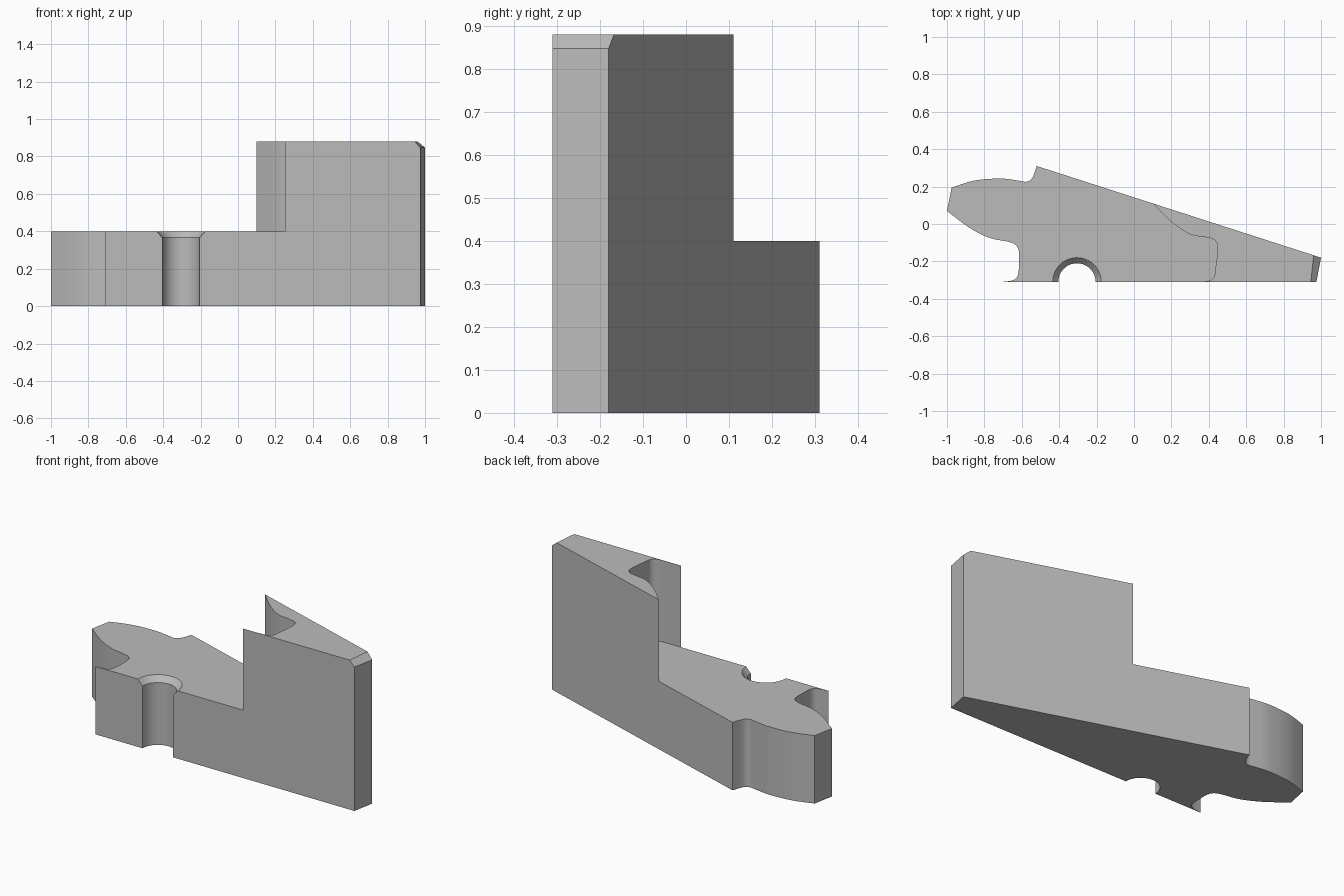
import bpy, bmesh
from math import cos, sin, pi, radians

cube = bpy.data.objects.get("Cube")
if cube:
    bpy.data.objects.remove(cube, do_unlink=True)

grey = bpy.data.materials.new("plain grey")
grey.use_nodes = True
colour = (0.5, 0.5, 0.5, 1)
grey.diffuse_color = colour
grey.node_tree.nodes["Principled BSDF"].inputs["Base Color"].default_value = colour

FRONT, STEP, TOP, BEVEL = -0.31, 0.4, 0.88, 0.033


def spline(pts, n=4):
    """Smooth curve through the points."""
    p = [pts[0]] + pts + [pts[-1]]
    out = []
    for a, b, c, d in zip(p, p[1:], p[2:], p[3:]):
        for k in range(n):
            t = k / n
            out.append(tuple(
                0.5 * (2 * b[i] + (c[i] - a[i]) * t
                       + (2 * a[i] - 5 * b[i] + 4 * c[i] - d[i]) * t * t
                       + (3 * b[i] - a[i] - 3 * c[i] + d[i]) * t ** 3)
                for i in range(2)))
    return out + [pts[-1]]


def ring(bm, pts, z):
    return [bm.verts.new((x, y, z)) for x, y in pts]


def walls(bm, low, high):
    n = len(low)
    for i in range(n):
        j = (i + 1) % n
        bm.faces.new((low[i], low[j], high[j], high[i]))


def finish(bm, name):
    mesh = bpy.data.meshes.new(name)
    bm.to_mesh(mesh)
    bm.free()
    mesh.materials.append(grey)
    obj = bpy.data.objects.new(name, mesh)
    bpy.context.collection.objects.link(obj)
    bpy.ops.object.select_all(action='DESELECT')
    obj.select_set(True)
    bpy.context.view_layer.objects.active = obj
    bpy.ops.object.shade_smooth_by_angle(angle=radians(25))


def back_y(x):
    """Slanted rear face."""
    return 0.31 - (x + 0.52) * 0.49 / 1.52


tip = (0.25, FRONT)
rear = (0.1, back_y(0.1))

# Outline pieces, all running counter-clockwise seen from above
tail = spline([(-0.975, 0.195), (-0.85, 0.233), (-0.71, 0.243), (-0.62, 0.232),
               (-0.575, 0.226), (-0.545, 0.245), (-0.52, 0.31)])[::-1]
nose = spline([(-1, 0.07), (-0.88, -0.02), (-0.77, -0.075), (-0.66, -0.098),
               (-0.62, -0.13), (-0.615, -0.2), (-0.62, -0.27),
               (-0.645, -0.3), (-0.71, FRONT)])
notch = spline([tip, (0.38, -0.307), (0.425, -0.288), (0.435, -0.24),
                (0.447, -0.13), (0.43, -0.085), (0.38, -0.07),
                (0.3, -0.055), (0.2, 0.012), rear])


def left_side(radius):
    hole = [(-0.305 - radius * cos(pi * k / 24), FRONT + radius * sin(pi * k / 24))
            for k in range(25)]
    return [rear] + tail + nose + hole + [tip]


def end(inset):
    x0, x1 = 0.975 - inset * 0.9, 1 - inset * 1.2
    return [(x0, FRONT), (x1, back_y(x1))]


# Base plate with countersunk half hole
bm = bmesh.new()
levels = [ring(bm, left_side(r) + end(0), z)
          for z, r in ((0, 0.1), (STEP - BEVEL, 0.1), (STEP, 0.13))]
for low, high in zip(levels, levels[1:]):
    walls(bm, low, high)
bm.faces.new(levels[0][::-1])
# Floor stops at the foot of the raised block
bm.faces.new(levels[-1][:-2] + ring(bm, notch[1:-1], STEP))
finish(bm, "base_plate")

# Raised block with notched front and bevelled end
bm = bmesh.new()
inner = notch[::-1]
levels = [ring(bm, inner + end(i), z)
          for z, i in ((STEP, 0), (TOP - BEVEL, 0), (TOP, BEVEL))]
for low, high in zip(levels, levels[1:]):
    walls(bm, low, high)
bm.faces.new(levels[-1])
finish(bm, "raised_block")
